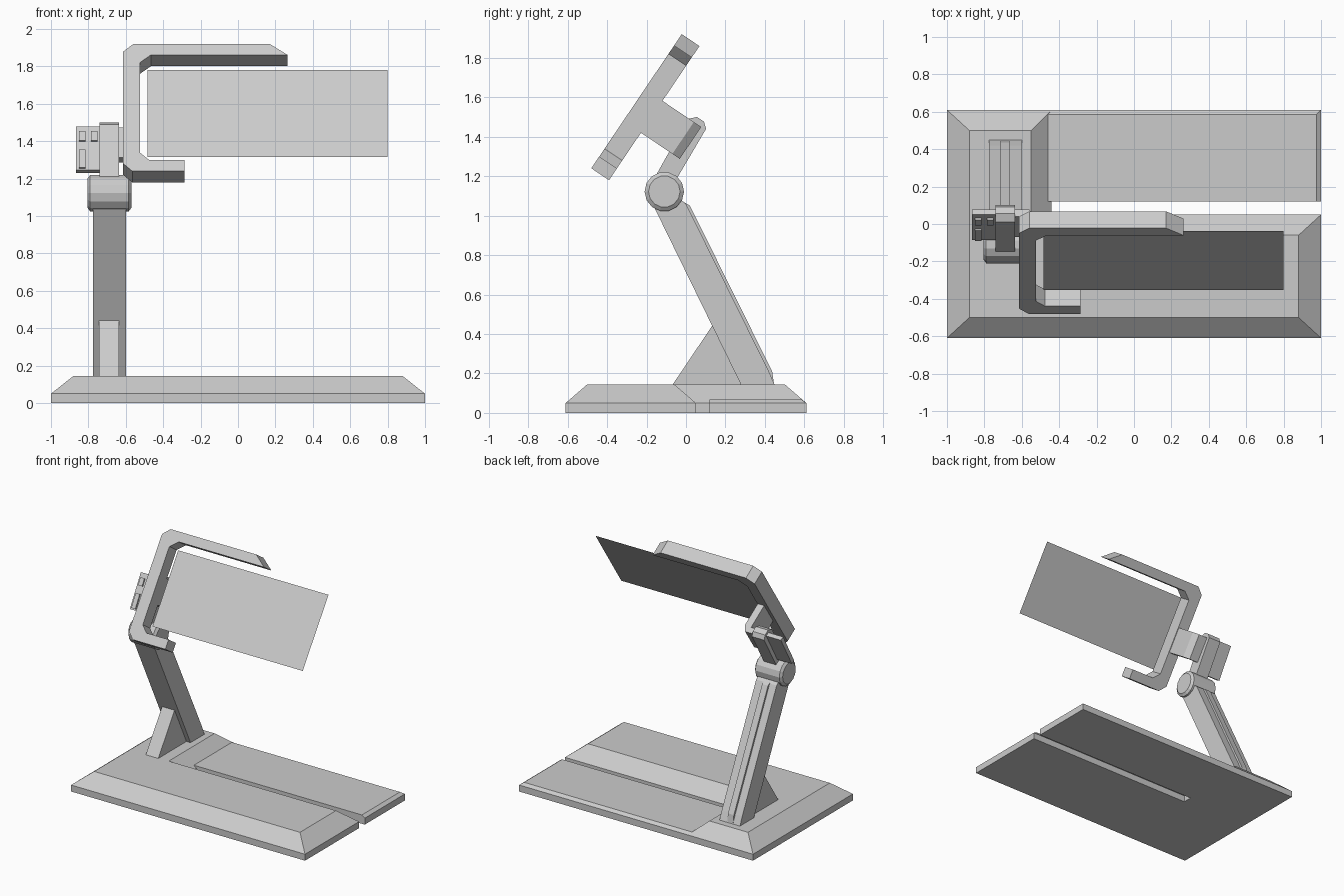
import bpy, bmesh
from math import sin, cos, pi, radians
from mathutils import Vector

if "Cube" in bpy.data.objects:
    bpy.data.objects.remove(bpy.data.objects["Cube"])


def loft(name, rings):
    """Closed solid through matching rings of 3D points."""
    bm = bmesh.new()
    loops = [[bm.verts.new(p) for p in ring] for ring in rings]
    n = len(loops[0])
    for a, b in zip(loops, loops[1:]):
        for i in range(n):
            j = (i + 1) % n
            bm.faces.new((a[i], a[j], b[j], b[i]))
    bm.faces.new(loops[0][::-1])
    bm.faces.new(loops[-1])
    bmesh.ops.recalc_face_normals(bm, faces=bm.faces[:])
    me = bpy.data.meshes.new(name)
    bm.to_mesh(me)
    bm.free()
    ob = bpy.data.objects.new(name, me)
    bpy.context.collection.objects.link(ob)
    return ob


def side_prism(name, yz, x0, x1):
    """Side profile (y, z) extruded across x."""
    return loft(name, [[(x, y, z) for y, z in yz] for x in (x0, x1)])


def slab(name, layers):
    """Stack of plan outlines, each given as (z, outline)."""
    return loft(name, [[(x, y, z) for x, y in outline] for z, outline in layers])


# tilted head space: s runs up the head, t runs towards its back
TILT = radians(34)
UP = Vector((0, sin(TILT), cos(TILT)))
BACK = Vector((0, cos(TILT), -sin(TILT)))
ORIGIN = Vector((0, -0.48, 1.24))


def head(x, s, t):
    return ORIGIN + Vector((x, 0, 0)) + UP * s + BACK * t


# base: L-shaped block with sloped edges, and a low tray beside the slot
low = [(-1, -.61), (1, -.61), (1, .05), (-.44, .05), (-.44, .61), (-1, .61)]
high = [(-.88, -.5), (.88, -.5), (.88, -.06), (-.55, -.06), (-.55, .5), (-.88, .5)]
slab("base", [(0, low), (.05, low), (.145, high)])
tray = [(-.445, .12), (1, .12), (1, .61), (-.445, .61)]
tray_top = [(-.48, .12), (.975, .12), (.975, .585), (-.48, .585)]
slab("base_tray", [(0, tray), (.05, tray), (.068, tray_top)])

# lower arm with back rib and front gusset
side_prism("lower_arm", [(.28, .14), (.45, .14), (.42, .21), (0, 1.06),
                         (-.08, 1.12), (-.165, 1.05)], -.775, -.6)
side_prism("arm_rib", [(.39, .14), (.447, .14), (.437, .21), (.02, 1.05),
                       (-.03, 1.08)], -.715, -.665)
side_prism("arm_gusset", [(-.07, .14), (.3, .14), (.135, .445)], -.742, -.635)

# elbow joint: chamfered drum
SIDES = 14
loft("elbow_joint", [[(x, -.11 + r * cos(2 * pi * i / SIDES), 1.122 + r * sin(2 * pi * i / SIDES))
                      for i in range(SIDES)]
                     for x, r in ((-.805, .08), (-.79, .1), (-.585, .1), (-.57, .08))])

# upper arm with rounded tip
side_prism("upper_arm", [(-.11, 1.125), (-.06, 1.165), (.102, 1.44), (.091, 1.476),
                         (.055, 1.5), (.01, 1.49), (-.015, 1.45), (-.16, 1.19)], -.74, -.635)

# control panel beside the upper arm
E, N = Vector((0, .5, .866)), Vector((0, -.866, .5))
MID = Vector((0, -.005, 1.355))


def panel_box(name, x0, x1, e0, e1, n0, n1):
    corners = ((e0, n0), (e1, n0), (e1, n1), (e0, n1))
    loft(name, [[MID + Vector((x, 0, 0)) + E * e + N * n for e, n in corners] for x in (x0, x1)])


panel_box("control_panel", -.865, -.735, -.135, .135, -.017, .015)
for i, (x0, x1, e0, e1) in enumerate(((-.85, -.815, .042, .1), (-.785, -.752, .042, .1),
                                      (-.85, -.815, -.125, -.015))):
    panel_box(f"button_{i + 1}", x0, x1, e0, e1, .01, .027)

# bracket from the arm to the head frame
bracket = [(-.53, .1), (-.53, .30), (-.56, .345), (-.64, .345), (-.64, .3), (-.585, .3), (-.585, .1)]
loft("head_bracket", [[head(x, s, t) for x, t in bracket] for s in (.29, .485)])

# C-shaped head frame
frame = [(-.615, .05), (-.565, 0), (-.285, 0), (-.285, .072), (-.475, .072), (-.525, .12),
         (-.525, .70), (-.465, .75), (.265, .75), (.17, .82), (-.56, .82), (-.615, .77)]
loft("head_frame", [[head(x, s, t) for x, s in frame] for t in (0, .108)])

# screen: single thin sheet held in the frame
me = bpy.data.meshes.new("screen")
me.from_pydata([head(x, s, .064) for x, s in ((-.485, .133), (.8, .133), (.8, .697), (-.485, .697))],
               [], [(0, 1, 2, 3)])
bpy.context.collection.objects.link(bpy.data.objects.new("screen", me))
